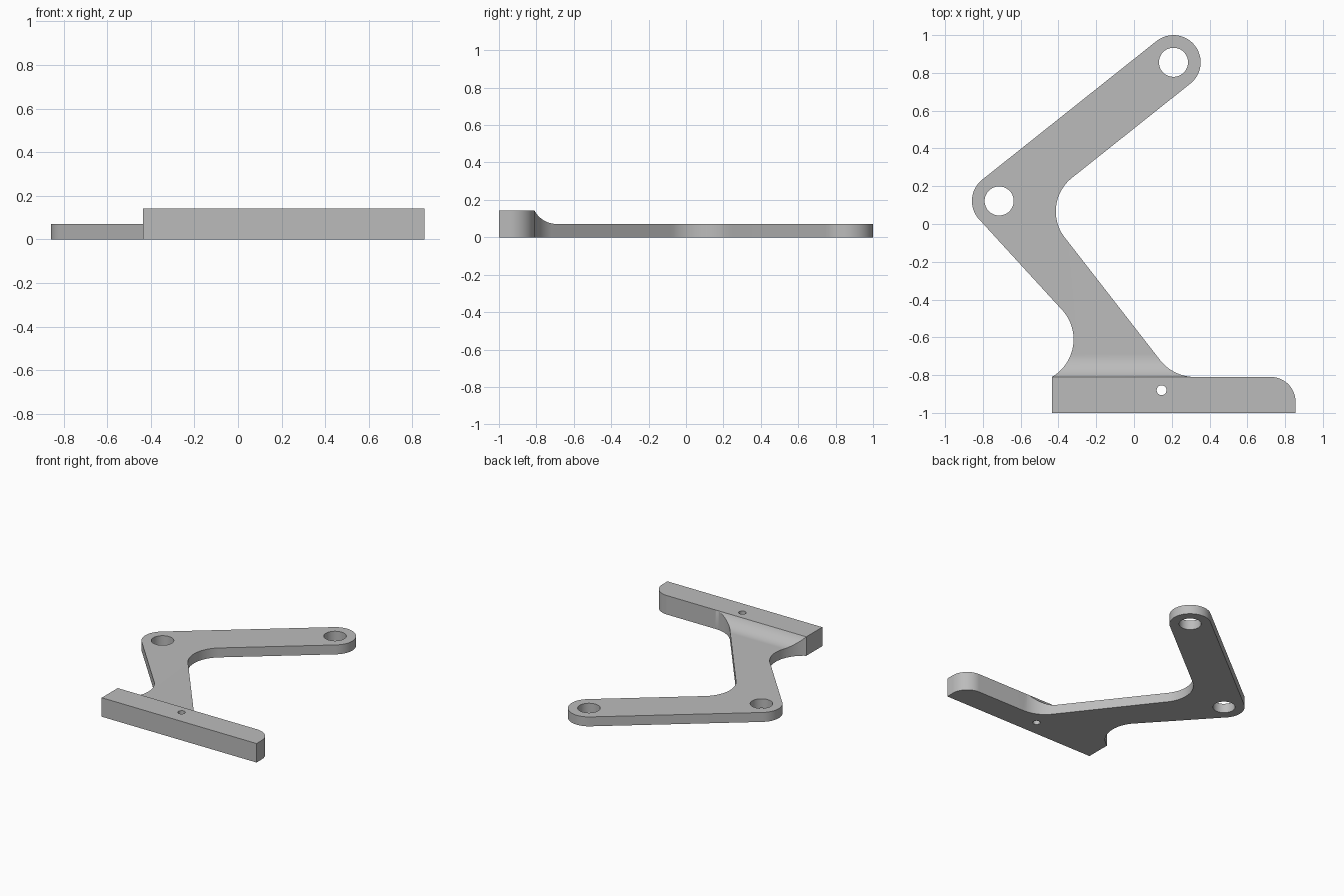
import bpy, bmesh, math
from mathutils import Vector

cube = bpy.data.objects.get("Cube")
if cube:
    bpy.data.objects.remove(cube, do_unlink=True)

BAR_TOP, PLATE_TOP, BAR_BACK = 0.143, 0.071, -0.81
END, ELBOW, BOSS = Vector((0.209, 0.856)), Vector((-0.714, 0.122)), 0.144


def sweep(centre, radius, start, end, steps=24):
    """Points on an arc between two angles in degrees."""
    angles = [math.radians(start + (end - start) * i / steps) for i in range(steps + 1)]
    return [Vector((centre[0] + radius * math.cos(a), centre[1] + radius * math.sin(a)))
            for a in angles]


def arc_through(a, b, c, steps=24):
    """Circular arc from a through b to c."""
    a, b, c = Vector(a), Vector(b), Vector(c)
    u, v = b - a, c - a
    d = 2 * u.cross(v)
    centre = a + Vector((v.y * u.dot(u) - u.y * v.dot(v),
                         u.x * v.dot(v) - v.x * u.dot(u))) / d
    r = a - centre
    start = math.degrees(math.atan2(r.y, r.x))
    r = c - centre
    turn = (math.degrees(math.atan2(r.y, r.x)) - start) % 360
    if d < 0:
        turn -= 360
    return sweep(centre, (a - centre).length, start, start + turn, steps)


def prism(name, points, depth):
    """Solid made by moving a closed 3D polygon along depth."""
    bm = bmesh.new()
    face = bm.faces.new([bm.verts.new(p) for p in points])
    moved = bmesh.ops.extrude_face_region(bm, geom=[face])["geom"]
    bmesh.ops.translate(bm, vec=depth,
                        verts=[g for g in moved if isinstance(g, bmesh.types.BMVert)])
    bmesh.ops.recalc_face_normals(bm, faces=bm.faces)
    mesh = bpy.data.meshes.new(name)
    bm.to_mesh(mesh)
    bm.free()
    obj = bpy.data.objects.new(name, mesh)
    bpy.context.collection.objects.link(obj)
    return obj


def cut(obj, cutter):
    """Subtract a helper solid, then remove it."""
    cutter.hide_render = True
    mod = obj.modifiers.new("cut", 'BOOLEAN')
    mod.operation, mod.solver, mod.object = 'DIFFERENCE', 'EXACT', cutter
    bpy.context.view_layer.objects.active = obj
    bpy.ops.object.modifier_apply(modifier=mod.name)
    bpy.data.objects.remove(cutter, do_unlink=True)


# Bracket outline, counter-clockwise from the front left corner of the bar
arm = END - ELBOW
tilt = math.degrees(math.atan2(arm.y, arm.x))
outline = [Vector((-0.435, -1)), Vector((0.855, -1))]
outline += sweep((0.725, -0.94), 0.13, 0, 90)                          # rounded bar end
outline += arc_through((0.323, BAR_BACK), (0.2195, -0.786), (0.137, -0.719))
outline += arc_through((-0.36, -0.08), (-0.414, 0.065), (-0.33, 0.243))  # inner elbow
outline += sweep(END, BOSS, tilt - 90, tilt + 90)                      # arm tip
outline += sweep(ELBOW, BOSS, tilt + 90, 226)                          # outer elbow
outline += arc_through((-0.39, -0.445), (-0.32, -0.605), (-0.435, BAR_BACK))
bracket = prism("bracket", [(p.x, p.y, 0) for p in outline], (0, 0, BAR_TOP))

# Lower the arm to plate thickness, with a concave ramp behind the bar
run, rise = 0.12, BAR_TOP - PLATE_TOP
radius = (run * run + rise * rise) / (2 * rise)
lean = math.degrees(math.asin(run / radius))
side = sweep((BAR_BACK + run, PLATE_TOP + radius), radius, 270 - lean, 270)
side += [Vector((1.2, PLATE_TOP)), Vector((1.2, 0.3)), Vector((BAR_BACK, 0.3))]
cut(bracket, prism("ramp_cutter", [(-1.2, p.x, p.y) for p in side], (2.4, 0, 0)))

# Two pivot holes and a small pin hole
for centre, r in ((END, 0.077), (ELBOW, 0.077), ((0.146, -0.88), 0.026)):
    ring = sweep(centre, r, 0, 360, 48)[:-1]
    cut(bracket, prism("hole_cutter", [(p.x, p.y, -0.1) for p in ring], (0, 0, 0.5)))

# Plain grey finish
grey = bpy.data.materials.new("plain grey")
grey.use_nodes = True
colour = (0.5, 0.5, 0.5, 1)
grey.diffuse_color = colour
grey.node_tree.nodes["Principled BSDF"].inputs["Base Color"].default_value = colour
bracket.data.materials.clear()
bracket.data.materials.append(grey)

bpy.ops.object.select_all(action='DESELECT')
bracket.select_set(True)
bpy.context.view_layer.objects.active = bracket
bpy.ops.object.shade_smooth_by_angle(angle=math.radians(30))
